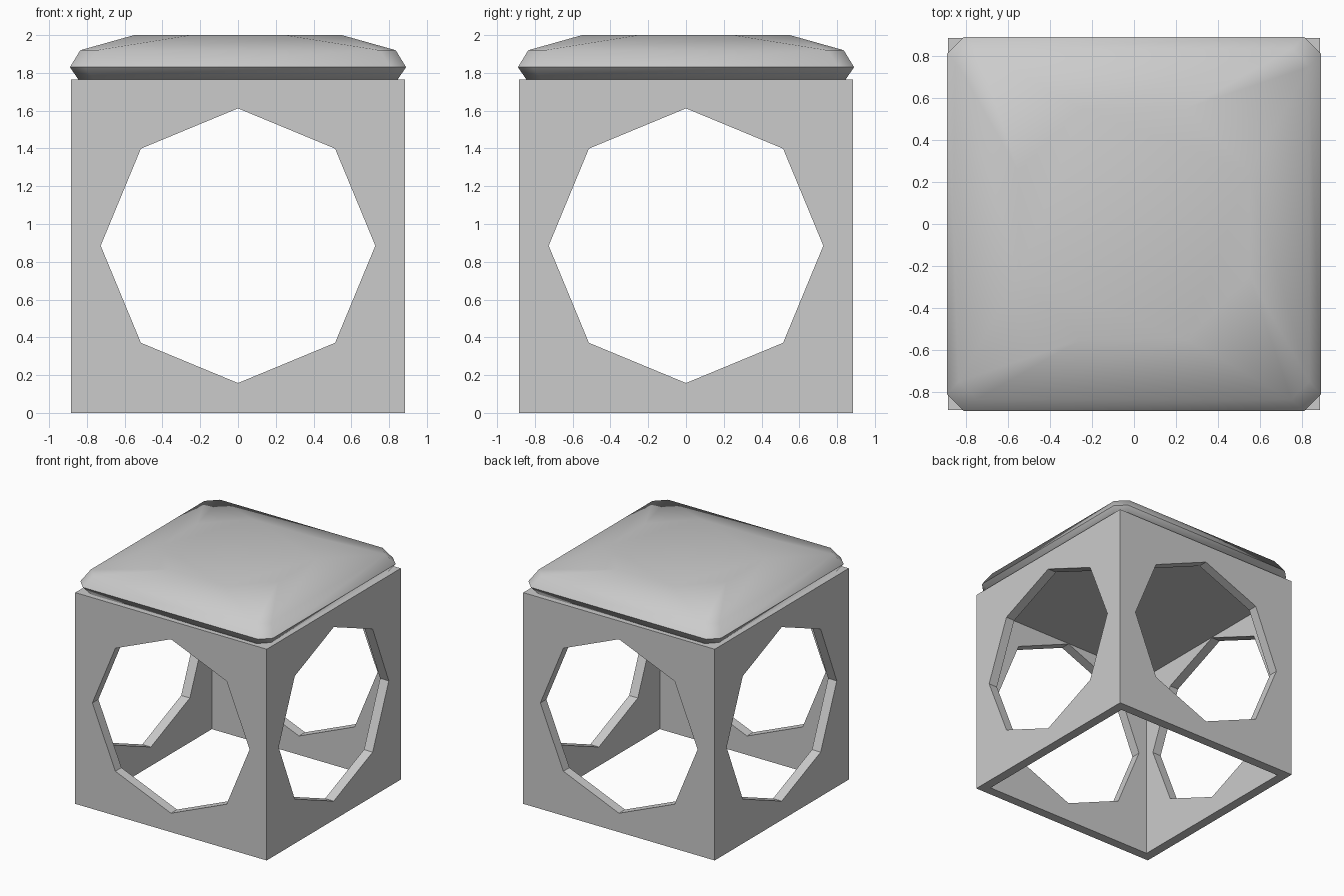
import bpy, bmesh
from math import pi, radians
from mathutils import Matrix

HALF, HEIGHT, WALL = 0.885, 1.765, 0.08
CEILING = 1.615
HOLE_RADIUS = 0.727

default = bpy.data.objects.get("Cube")
if default:
    bpy.data.objects.remove(default, do_unlink=True)

grey = bpy.data.materials.new("plain grey")
grey.use_nodes = True
grey.diffuse_color = (0.6, 0.6, 0.6, 1)
grey.node_tree.nodes["Principled BSDF"].inputs["Base Color"].default_value = (0.6, 0.6, 0.6, 1)


def add_object(name, bm):
    bmesh.ops.recalc_face_normals(bm, faces=bm.faces[:])
    mesh = bpy.data.meshes.new(name)
    bm.to_mesh(mesh)
    bm.free()
    mesh.materials.append(grey)
    obj = bpy.data.objects.new(name, mesh)
    bpy.context.collection.objects.link(obj)
    return obj


def box(name, half, bottom, top):
    bm = bmesh.new()
    size = Matrix.Diagonal((2 * half, 2 * half, top - bottom, 1))
    bmesh.ops.create_cube(bm, size=1, matrix=Matrix.Translation((0, 0, (bottom + top) / 2)) @ size)
    return add_object(name, bm)


def octagon_cutter(name, axis):
    # Eight-sided prism running through the box, one corner pointing up
    bm = bmesh.new()
    bmesh.ops.create_cone(bm, cap_ends=True, segments=8, radius1=HOLE_RADIUS,
                          radius2=HOLE_RADIUS, depth=3,
                          matrix=Matrix.Translation((0, 0, HALF)) @ Matrix.Rotation(pi / 2, 4, axis))
    return add_object(name, bm)


def cut(target, cutter):
    cutter.hide_render = True
    mod = target.modifiers.new("cut", "BOOLEAN")
    mod.operation, mod.solver, mod.object = "DIFFERENCE", "EXACT", cutter
    bpy.context.view_layer.objects.active = target
    bpy.ops.object.modifier_apply(modifier=mod.name)
    bpy.data.objects.remove(cutter, do_unlink=True)


# Hollow box base, open underneath, with an octagonal opening in each side
base = box("box_base", HALF, 0, HEIGHT)
cut(base, box("cavity", HALF - WALL, -0.5, CEILING))
for axis in "XY":
    cut(base, octagon_cutter("opening", axis))

# Seat cushion: stacked square rings with chamfered corners (half width, chamfer, height)
rings = [(0.845, 0.08, HEIGHT), (0.89, 0.08, 1.83), (0.835, 0.085, 1.92), (0.55, 0.3, 2.0)]
bm = bmesh.new()
loops = []
for half, chamfer, z in rings:
    c = half - chamfer
    corner = [(half, -c), (half, c)]
    loop = []
    for turn in range(4):
        for x, y in corner:
            loop.append(bm.verts.new((x, y, z)))
        corner = [(-y, x) for x, y in corner]
    loops.append(loop)
for low, high in zip(loops, loops[1:]):
    for i in range(8):
        j = (i + 1) % 8
        bm.faces.new((low[i], low[j], high[j], high[i]))
bm.faces.new(loops[0][::-1])
bm.faces.new(loops[-1])
cushion = add_object("seat_cushion", bm)

bpy.ops.object.select_all(action="DESELECT")
cushion.select_set(True)
bpy.context.view_layer.objects.active = cushion
bpy.ops.object.shade_smooth_by_angle(angle=radians(55))
